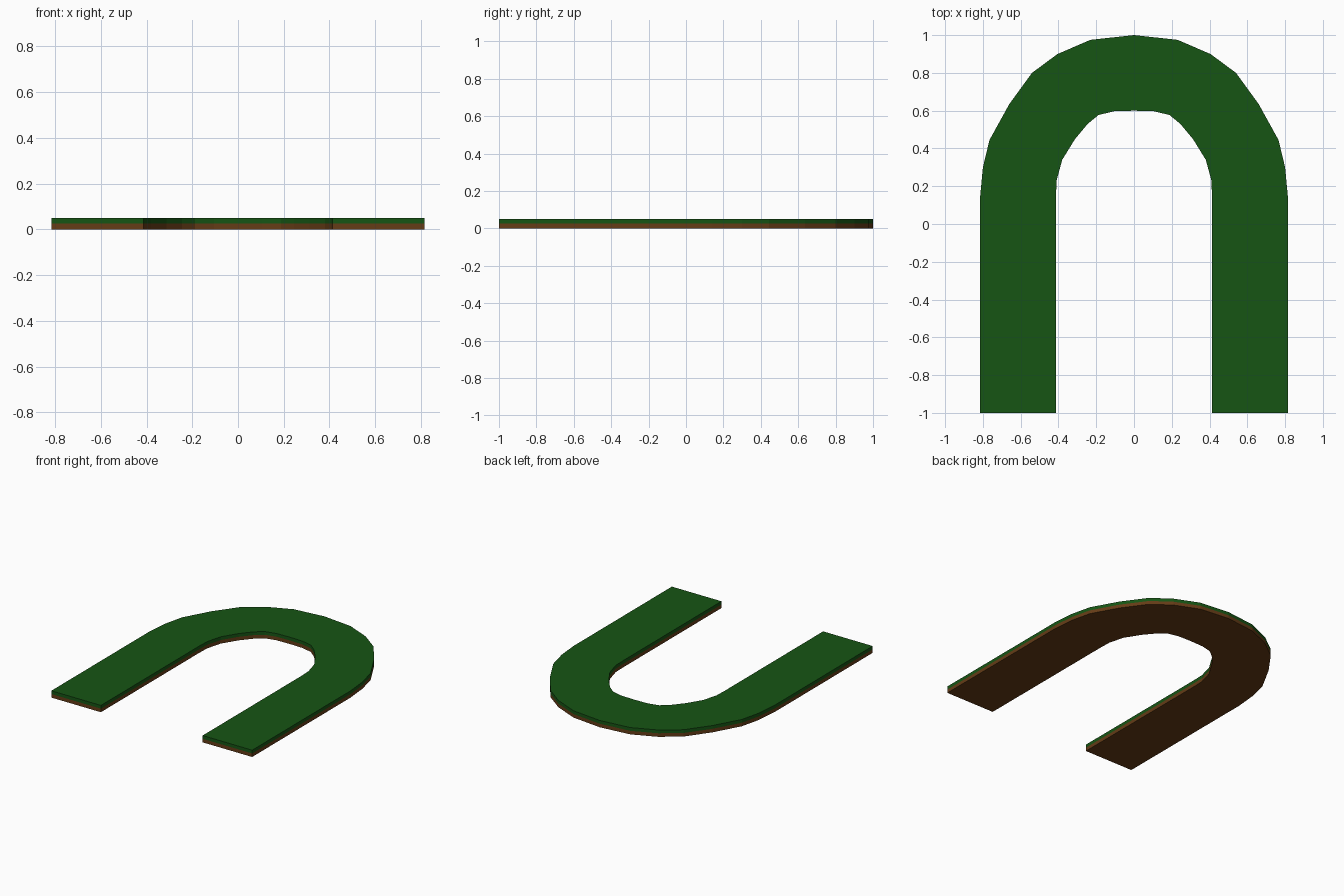
import bpy, bmesh

if "Cube" in bpy.data.objects:
    bpy.data.objects.remove(bpy.data.objects["Cube"])

# right half of the arch outline, from crown to foot
OUTER = [(0, 1), (0.23, 0.975), (0.405, 0.90), (0.54, 0.80), (0.66, 0.635),
         (0.765, 0.445), (0.80, 0.30), (0.815, 0.14), (0.815, -1)]
INNER = [(0, 0.60), (0.105, 0.597), (0.188, 0.577), (0.245, 0.53), (0.312, 0.45),
         (0.38, 0.34), (0.41, 0.23), (0.413, 0.14), (0.413, -1)]


def both_sides(half):
    return [(-x, y) for x, y in reversed(half[1:])] + half


def arch_layer(name, z0, z1, color):
    outer, inner = both_sides(OUTER), both_sides(INNER)
    bm = bmesh.new()
    rows = [[bm.verts.new((x, y, z)) for x, y in path]
            for path, z in ((outer, z0), (outer, z1), (inner, z1), (inner, z0))]
    # sweep the rectangular section along the arch
    for a, b in zip(rows, rows[1:] + rows[:1]):
        for i in range(len(a) - 1):
            bm.faces.new((a[i], a[i + 1], b[i + 1], b[i]))
    for end in (0, -1):
        bm.faces.new([r[end] for r in rows])
    bmesh.ops.recalc_face_normals(bm, faces=bm.faces)
    mesh = bpy.data.meshes.new(name)
    bm.to_mesh(mesh)
    bm.free()
    mat = bpy.data.materials.new(name + "_color")
    mat.diffuse_color = color
    mat.use_nodes = True
    mat.node_tree.nodes["Principled BSDF"].inputs["Base Color"].default_value = mat.diffuse_color
    mesh.materials.append(mat)
    bpy.context.collection.objects.link(bpy.data.objects.new(name, mesh))


# soil below, grass on top
arch_layer("soil_layer", 0, 0.026, (0.13, 0.045, 0.008, 1))
arch_layer("grass_layer", 0.026, 0.05, (0.008, 0.09, 0.007, 1))
